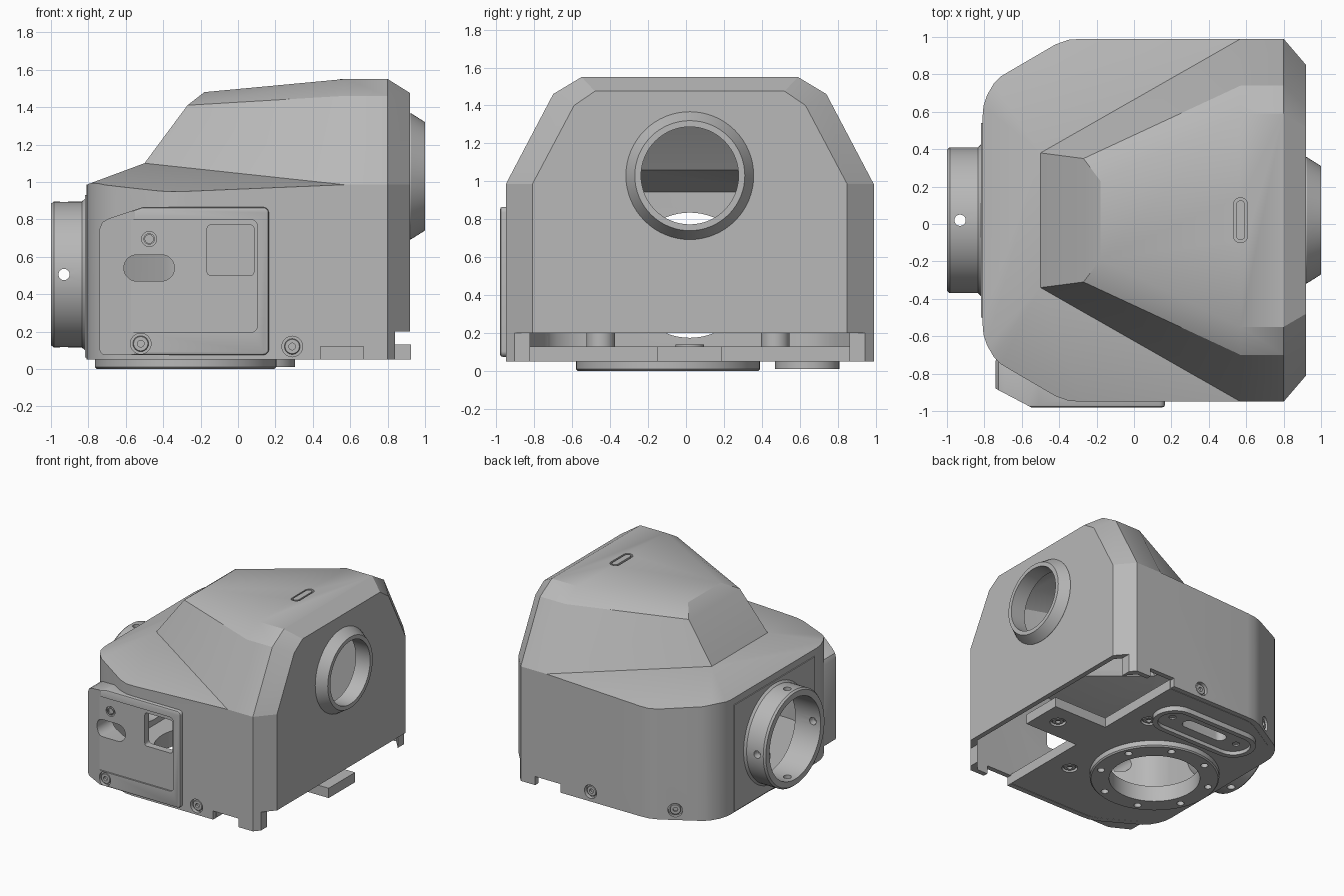
import bpy, bmesh, math
from mathutils import Vector

if "Cube" in bpy.data.objects:
    bpy.data.objects.remove(bpy.data.objects["Cube"])

grey = bpy.data.materials.new("plain_grey")
grey.use_nodes = True
grey.diffuse_color = (0.48, 0.48, 0.48, 1)
grey.node_tree.nodes["Principled BSDF"].inputs["Base Color"].default_value = grey.diffuse_color

CY = 0.02      # symmetry plane of the housing
WALL = 0.04
parts = []


def finish(name, bm, keep=True):
    bmesh.ops.recalc_face_normals(bm, faces=bm.faces)
    mesh = bpy.data.meshes.new(name)
    bm.to_mesh(mesh)
    bm.free()
    mesh.materials.append(grey)
    ob = bpy.data.objects.new(name, mesh)
    bpy.context.collection.objects.link(ob)
    if keep:
        parts.append(ob)
    else:
        ob.hide_render = True
    return ob


def apply(ob, mod):
    bpy.ops.object.select_all(action='DESELECT')
    bpy.context.view_layer.objects.active = ob
    ob.select_set(True)
    bpy.ops.object.modifier_apply(modifier=mod.name)


def cut(cutter, *targets):
    for ob in targets:
        mod = ob.modifiers.new("cut", 'BOOLEAN')
        mod.operation, mod.solver, mod.object = 'DIFFERENCE', 'EXACT', cutter
        apply(ob, mod)
    bpy.data.objects.remove(cutter)


def hull(name, half, inset=0, keep=True):
    """Convex solid from half its corners, mirrored in y and optionally shrunk."""
    bm = bmesh.new()
    for x, y, z in half:
        x = 0.055 + (x - 0.055) * (1 - inset / 0.865)
        y *= 1 - inset / 0.97
        for s in (-1, 1):
            bm.verts.new((x, CY + s * y, z - inset))
    bmesh.ops.convex_hull(bm, input=bm.verts)
    loose = [v for v in bm.verts if not v.link_faces]
    bmesh.ops.delete(bm, geom=loose, context='VERTS')
    bmesh.ops.dissolve_limit(bm, angle_limit=0.01, verts=bm.verts, edges=bm.edges)
    return finish(name, bm, keep)


def prism(name, pts, lo, hi, axis='z', keep=True):
    """Extrude a flat profile along z, or an x-z profile along y."""
    bm = bmesh.new()
    place = (lambda u, v, w: (u, v, w)) if axis == 'z' else (lambda u, v, w: (u, w, v))
    face = bm.faces.new([bm.verts.new(place(u, v, lo)) for u, v in pts])
    new = bmesh.ops.extrude_face_region(bm, geom=[face])["geom"]
    bmesh.ops.translate(bm, vec=place(0, 0, hi - lo),
                        verts=[g for g in new if isinstance(g, bmesh.types.BMVert)])
    return finish(name, bm, keep)


def rrect(x0, x1, y0, y1, r, n=8):
    pts = []
    for k, (cx, cy) in enumerate(((x1 - r, y1 - r), (x0 + r, y1 - r), (x0 + r, y0 + r), (x1 - r, y0 + r))):
        for i in range(n):
            a = math.pi / 2 * (k + i / (n - 0.99))
            pts.append((cx + r * math.cos(a), cy + r * math.sin(a)))
    return pts


def rect(x0, x1, y0, y1):
    return [(x0, y0), (x1, y0), (x1, y1), (x0, y1)]


def lathe(name, profile, loc, axis, n=64, keep=True):
    """Spin a closed (radius, distance) profile about an axis."""
    bm = bmesh.new()
    rot = Vector((0, 0, 1)).rotation_difference(Vector(axis))
    rings = []
    for i in range(n):
        a = 2 * math.pi * i / n
        rings.append([bm.verts.new(Vector(loc) + rot @ Vector((r * math.cos(a), r * math.sin(a), h)))
                      for r, h in profile])
    m = len(profile)
    for i in range(n):
        p, q = rings[i], rings[(i + 1) % n]
        for j in range(m):
            k = (j + 1) % m
            if profile[j][0] or profile[k][0]:
                bm.faces.new((p[j], p[k], q[k], q[j]))
    bmesh.ops.remove_doubles(bm, verts=bm.verts, dist=1e-5)
    return finish(name, bm, keep)


def rod(r, lo, hi, loc, axis, n=32):
    return lathe("rod_cutter", [(0, lo), (r, lo), (r, hi), (0, hi)], loc, axis, n, False)


# Housing outline: half plan, rounded towards -x and chamfered at +x
outline = [(-.81, .55), (-.805, .61), (-.785, .67), (-.75, .73), (-.71, .77), (-.66, .80),
           (-.42, .94), (-.35, .965), (-.28, .97), (.57, .97), (.80, .97), (.92, .83)]


def rim(x, y):
    if x >= .57:
        return .985
    return min(.985 + .37 * (x + .81), .945 + .042 * (x + .38) + .262 * (.97 - y))


def lower_points(bottom):
    return ([(x, y, bottom) for x, y in outline] + [(x, y, rim(x, y)) for x, y in outline]
            + [(-.5, .36, 1.10)])


hood_points = [(-.5, .36, 1.10), (-.27, .33, 1.41), (-.18, .21, 1.48)]
for x in (.57, .80):
    hood_points += [(x, .97, .985), (x, .72, 1.46), (x, .57, 1.55)]
hood_points += [(.92, .83, .985), (.92, .61, 1.40), (.92, .50, 1.475)]
hood_points += [(-.45, .3, .9), (.57, .9, .9), (.80, .9, .9), (.88, .78, .9)]

lower = hull("lower_housing", lower_points(.05))
hood = hull("hood", hood_points)

# Front cover plate with a clipped corner
plate_shape = [p for p in rrect(-.74, .165, .075, .865, .03) if p[0] > -.6 or p[1] < .5]
i = max(range(len(plate_shape)), key=lambda k: (plate_shape[k][0] < -.5) * (1 - plate_shape[k][1]))
top_end = [k for k, p in enumerate(plate_shape) if p[1] > .8][-1]
plate_shape[top_end + 1:top_end + 1] = [(-.51, .865), (-.69, .805), (-.725, .785), (-.74, .75)]
plate = prism("front_plate", plate_shape, -.98, -.72, 'y')
mod = plate.modifiers.new("edge", 'BEVEL')
mod.width, mod.segments, mod.angle_limit = .012, 2, math.radians(50)
apply(plate, mod)
cut(prism("corner_cutter", [(-.9, -1.1), (-.3223, -1.1), (-.74, -.88), (-.9, -.796)], 0, 1, keep=False), plate)
cut(prism("panel_cutter", rrect(-.63, .105, .195, .80, .04), -1.1, -.968, 'y', False), plate)

# Hollow inside
cut(hull("inner_lower", lower_points(-.2), WALL, False), lower, hood, plate)
cut(hull("inner_hood", hood_points, WALL, False), lower, hood)

# Openings of the front plate
cut(prism("window_cutter", rrect(-.165, .085, .50, .77, .02), -1.1, -.7, 'y', False), plate, lower)
cut(prism("slot_cutter", rrect(-.61, -.34, .47, .61, .069), -1.1, -.7, 'y', False), plate, lower)
cut(rod(.04, 0, .15, (-.475, -.955, .695), (0, -1, 0)), plate)
lathe("plate_button", [(.022, -.02), (.03, -.02), (.03, .012), (.022, .012)],
      (-.475, -.955, .695), (0, -1, 0), 32)

# Stepped lower edge of the housing
cut(prism("step_cutter", rect(.84, 1.1, -1.2, 1.2), -.1, .2, keep=False), lower)
cut(prism("notch_cutter", rect(.44, .67, -1.2, 1.2), -.1, .12, keep=False), lower)

# Round port at +x
cut(rod(.257, -.3, .3, (.95, CY, 1.03), (1, 0, 0), 64), lower, hood)
lathe("port_ring", [(.257, -.05), (.337, -.05), (.337, .005), (.29, .08), (.257, .08)],
      (.92, CY, 1.03), (1, 0, 0))

# Tube at -x with four cross holes, on a thin flange
prism_flange = prism("side_flange", rect(-.818, -.795, -.50, .54), .06, .93)
side = (-.81, CY, .505)
cut(rod(.33, -.3, .1, side, (-1, 0, 0), 64), lower, prism_flange)
tube = lathe("side_tube", [(.33, -.04), (.405, -.04), (.405, .008), (.39, .025), (.39, .175),
                           (.378, .19), (.33, .19)], side, (-1, 0, 0))
for axis in ((0, 1, 0), (0, 0, 1)):
    cut(rod(.03, -.6, .6, (-.93, CY, .505), axis), tube)

# Pill-shaped groove on top
cut(prism("groove_cutter", rrect(.532, .608, -.10, .14, .037), 1.53, 1.6, keep=False), hood)
prism("top_button", rrect(.546, .594, -.086, .126, .0235), 1.52, 1.549)

# Recessed wall screws
slant = (-.504, .864, 0)
for loc, axis, wall in (((-.52, -.98, .135), (0, -1, 0), plate), ((.29, -.95, .12), (0, -1, 0), lower),
                        ((.17, .99, .13), (0, 1, 0), lower), ((-.53, .896, .13), slant, lower)):
    cut(rod(.055, -.03, .05, loc, axis), wall)
    lathe("wall_screw", [(0, -.03), (.018, -.03), (.018, -.012), (.038, -.012), (.042, -.016),
                         (.042, -.038), (0, -.038)], loc, axis, 32)

# Base plate with a tongue towards +x
edge = [(x * .955, y * .955) for x, y in outline if x < .4] + [(.44, .925)]
half = [(x, CY + y) for x, y in edge]
base = prism("base_plate", half + [(.44, .19), (.925, .19), (.925, -.15), (.44, -.15)]
             + [(x, 2 * CY - y) for x, y in reversed(half)], .05, .13)
hub = (-.28, -.095, 0)
cut(rod(.34, -.1, .3, hub, (0, 0, 1), 64), base)

# Mounting ring below, with eight bolt holes
ring = lathe("mounting_ring", [(.34, 0), (.475, 0), (.485, .01), (.485, .06), (.34, .06)], hub, (0, 0, 1))
for k in range(8):
    a = math.pi * (k + .5) / 4
    cut(rod(.028, -.1, .045, (hub[0] + .42 * math.cos(a), hub[1] + .42 * math.sin(a), 0), (0, 0, 1), 20), ring)

# Oblong pad below, recessed and slotted
pad = prism("oblong_pad", rrect(-.60, .305, .47, .81, .169), .01, .06)
cut(prism("pad_cutter", rrect(-.56, .265, .51, .77, .129), -.1, .04, keep=False), pad)
cut(prism("pad_slot", rrect(-.35, .05, .59, .69, .049), -.1, .3, keep=False), pad, base)
for x in (-.46, .16):
    cut(rod(.028, -.1, .1, (x, .64, 0), (0, 0, 1), 20), pad)

# Base screws with bosses above
for x, y, h in ((.25, -.45, .2), (.25, .47, .2), (.76, CY, .14)):
    cut(rod(.06, -.1, .075, (x, y, 0), (0, 0, 1)), base)
    lathe("base_screw", [(0, .07), (.02, .07), (.02, .055), (.042, .055), (.046, .06), (.046, .08), (0, .08)],
          (x, y, 0), (0, 0, 1), 32)
    lathe("base_boss", [(0, .12), (.075, .12), (.075, h), (0, h)], (x, y, 0), (0, 0, 1), 32)

# Smooth round surfaces, keep hard edges
bpy.ops.object.select_all(action='DESELECT')
for ob in parts:
    ob.select_set(True)
    bpy.context.view_layer.objects.active = ob
bpy.ops.object.shade_smooth_by_angle(angle=math.radians(24))
